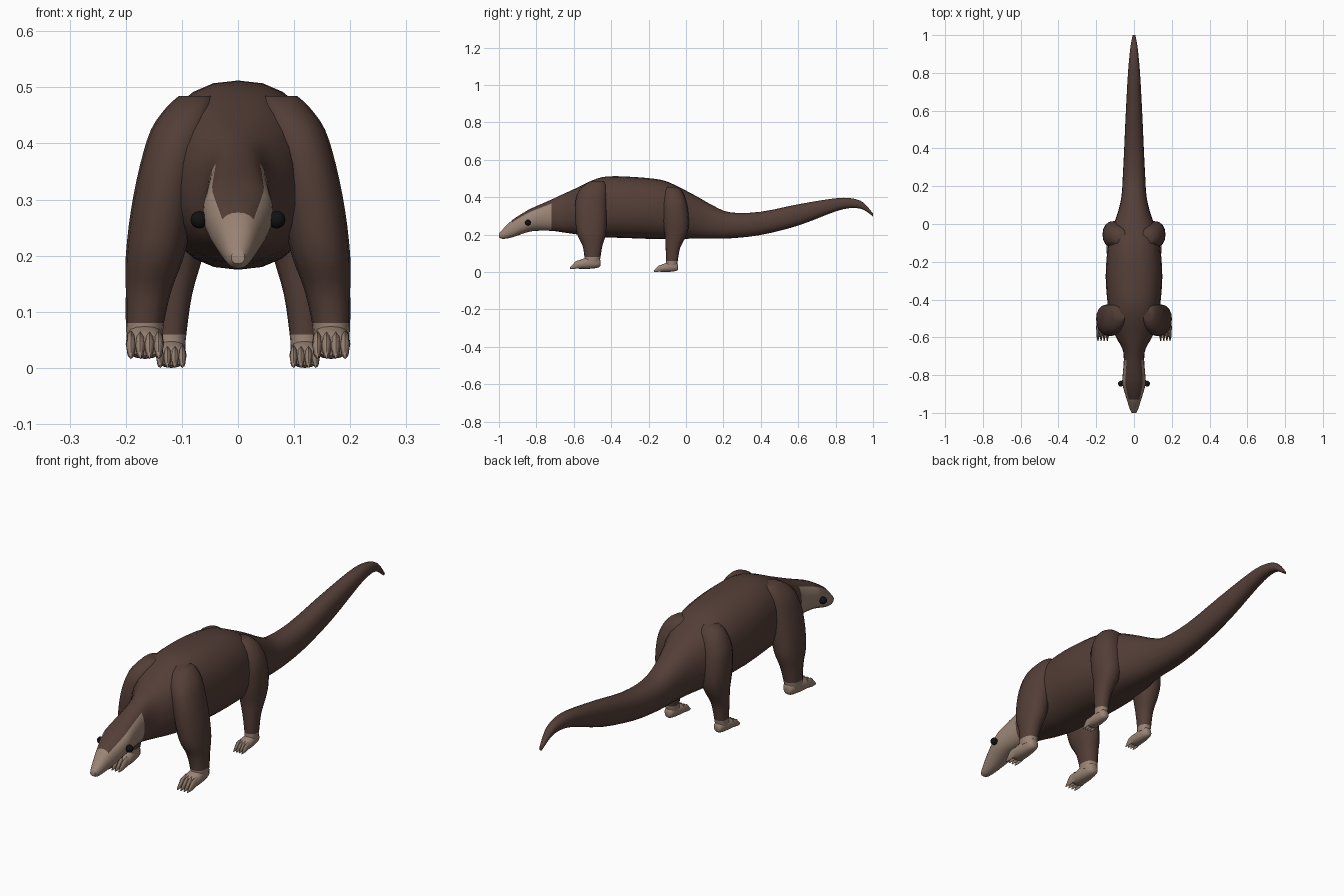
import bpy, bmesh, math
from mathutils import Vector

cube = bpy.data.objects.get("Cube")
if cube:
    bpy.data.objects.remove(cube, do_unlink=True)


def make_material(name, color):
    mat = bpy.data.materials.new(name)
    mat.use_nodes = True
    mat.diffuse_color = (*color, 1)
    shader = mat.node_tree.nodes["Principled BSDF"]
    shader.inputs["Base Color"].default_value = (*color, 1)
    shader.inputs["Roughness"].default_value = 0.8
    return mat


brown = make_material("dark brown fur", (0.088, 0.048, 0.038))
tan = make_material("tan fur", (0.33, 0.235, 0.18))
black = make_material("black eye", (0.006, 0.006, 0.006))


def smooth_rows(rows, steps):
    """Pass a smooth curve through the rows of a profile."""
    out = []
    for i in range(len(rows) - 1):
        quad = [rows[max(i - 1, 0)], rows[i], rows[i + 1], rows[min(i + 2, len(rows) - 1)]]
        for s in range(steps):
            t = s / steps
            out.append([0.5 * (2 * b + (c - a) * t + (2 * a - 5 * b + 4 * c - d) * t * t
                               + (3 * b - a - 3 * c + d) * t ** 3)
                        for a, b, c, d in zip(*quad)])
    return out + [list(rows[-1])]


def loft(name, rings, mats, rule=None):
    """Skin closed rings of points; rule(centre, segment) picks the material."""
    bm = bmesh.new()
    loops = [[bm.verts.new(p) for p in ring] for ring in rings]
    n = len(loops[0])
    for a, b in zip(loops, loops[1:]):
        for i in range(n):
            j = (i + 1) % n
            f = bm.faces.new((a[i], a[j], b[j], b[i]))
            if rule:
                f.material_index = rule(f.calc_center_median(), i)
    for cap in (loops[0], loops[-1]):
        f = bm.faces.new(cap)
        if rule:
            f.material_index = rule(f.calc_center_median(), n // 2)
    bmesh.ops.recalc_face_normals(bm, faces=bm.faces)
    return finish(name, bm, mats)


def finish(name, bm, mats):
    mesh = bpy.data.meshes.new(name)
    bm.to_mesh(mesh)
    bm.free()
    obj = bpy.data.objects.new(name, mesh)
    bpy.context.collection.objects.link(obj)
    for m in mats:
        mesh.materials.append(m)
    bpy.ops.object.select_all(action='DESELECT')
    obj.select_set(True)
    bpy.context.view_layer.objects.active = obj
    bpy.ops.object.shade_smooth_by_angle(angle=math.radians(50))
    return obj


def power(v, e):
    return math.copysign(abs(v) ** e, v)


def upright_ring(x, y, top, bottom, half, n=24, e=0.88):
    """Rounded cross-section facing along y, starting at its top."""
    mid, rad = (top + bottom) / 2, (top - bottom) / 2
    angles = [math.tau * i / n for i in range(n)]
    return [Vector((x + half * power(math.sin(a), e), y, mid + rad * power(math.cos(a), e)))
            for a in angles]


def level_ring(z, x, y, rx, ry, n=16):
    """Rounded cross-section of a leg."""
    angles = [math.tau * i / n for i in range(n)]
    return [Vector((x + rx * power(math.cos(a), 0.9), y + ry * power(math.sin(a), 0.9), z))
            for a in angles]


# Head, trunk and tail in one skin: y, top, bottom, half width
body = [
    (-1.0, 0.208, 0.186, 0.012),
    (-0.98, 0.228, 0.177, 0.022),
    (-0.93, 0.277, 0.185, 0.038),
    (-0.85, 0.328, 0.212, 0.061),
    (-0.8, 0.352, 0.22, 0.06),
    (-0.72, 0.387, 0.22, 0.054),
    (-0.66, 0.415, 0.212, 0.062),
    (-0.59, 0.447, 0.202, 0.1),
    (-0.5, 0.49, 0.19, 0.13),
    (-0.42, 0.511, 0.185, 0.14),
    (-0.28, 0.508, 0.18, 0.15),
    (-0.13, 0.492, 0.175, 0.14),
    (-0.04, 0.455, 0.177, 0.122),
    (0.06, 0.403, 0.178, 0.086),
    (0.15, 0.352, 0.178, 0.066),
    (0.24, 0.318, 0.18, 0.06),
    (0.4, 0.322, 0.198, 0.052),
    (0.6, 0.362, 0.248, 0.043),
    (0.8, 0.394, 0.324, 0.032),
    (0.89, 0.393, 0.342, 0.024),
    (0.95, 0.37, 0.332, 0.017),
    (1.0, 0.312, 0.296, 0.007),
]


def head_marking(c, i):
    # Tan face with a dark band over the crown that stops short of the nose
    on_crown = i < 3 or i >= 21
    return 1 if c.y < -0.93 or (c.y < -0.72 and not on_crown) else 0


loft("body_and_tail", [upright_ring(0, *r) for r in smooth_rows(body, 3)],
     [brown, tan], head_marking)

# Legs: z, x, y, half width, half depth
front_leg = [
    (0.485, 0.075, -0.475, 0.03, 0.035),
    (0.465, 0.085, -0.485, 0.042, 0.06),
    (0.425, 0.102, -0.5, 0.053, 0.078),
    (0.36, 0.12, -0.508, 0.055, 0.085),
    (0.28, 0.135, -0.508, 0.056, 0.084),
    (0.2, 0.148, -0.505, 0.052, 0.076),
    (0.14, 0.159, -0.5, 0.041, 0.053),
    (0.08, 0.166, -0.5, 0.034, 0.043),
    (0.05, 0.166, -0.502, 0.032, 0.04),
]
rear_leg = [
    (0.455, 0.07, -0.075, 0.03, 0.03),
    (0.43, 0.08, -0.068, 0.053, 0.05),
    (0.37, 0.1, -0.062, 0.061, 0.066),
    (0.3, 0.107, -0.056, 0.06, 0.07),
    (0.24, 0.108, -0.053, 0.056, 0.067),
    (0.19, 0.111, -0.056, 0.046, 0.056),
    (0.13, 0.116, -0.07, 0.034, 0.039),
    (0.06, 0.119, -0.075, 0.027, 0.031),
    (0.035, 0.119, -0.078, 0.025, 0.03),
]
# Foot shape: distance forward, top, bottom, half width
foot = [
    (-0.045, 0.042, 0.018, 0.012),
    (-0.035, 0.062, 0.008, 0.024),
    (0.0, 0.066, 0.002, 0.031),
    (0.04, 0.058, 0.0, 0.034),
    (0.07, 0.046, 0.001, 0.033),
    (0.085, 0.032, 0.006, 0.026),
]
toe = [
    (0.055, 0.05, 0.008, 0.008),
    (0.085, 0.043, 0.002, 0.0085),
    (0.1, 0.028, 0.0, 0.006),
    (0.118, 0.008, 0.001, 0.002),
]

for end, leg, ankle, lift, scale in (("front", front_leg, 0.08, 0.016, 1.0),
                                     ("rear", rear_leg, 0.06, 0.0, 0.8)):
    _, fx, fy, _, _ = leg[-1]
    for side, s in (("left", 1), ("right", -1)):
        label = f"{end}_{side}"
        loft(label + "_leg", [level_ring(z, s * x, y, rx, ry)
                              for z, x, y, rx, ry in smooth_rows(leg, 3)],
             [brown, tan], lambda c, i: int(c.z < ankle))

        def paw_rings(rows, x, n):
            return [upright_ring(x, fy - d * scale, lift + t * scale, lift + b * scale,
                                 w * scale, n) for d, t, b, w in smooth_rows(rows, 2)]

        loft(label + "_foot", paw_rings(foot, s * fx, 16), [tan])
        for k in range(4):
            offset = (k - 1.5) * 0.0165 * scale
            loft(f"{label}_toe_{k + 1}", paw_rings(toe, s * fx + offset, 8), [tan])

# Eyes
for side, s in (("left", 1), ("right", -1)):
    bm = bmesh.new()
    bmesh.ops.create_uvsphere(bm, u_segments=16, v_segments=10, radius=0.0155)
    bmesh.ops.translate(bm, verts=bm.verts, vec=(s * 0.069, -0.845, 0.264))
    finish(side + "_eye", bm, [black])
